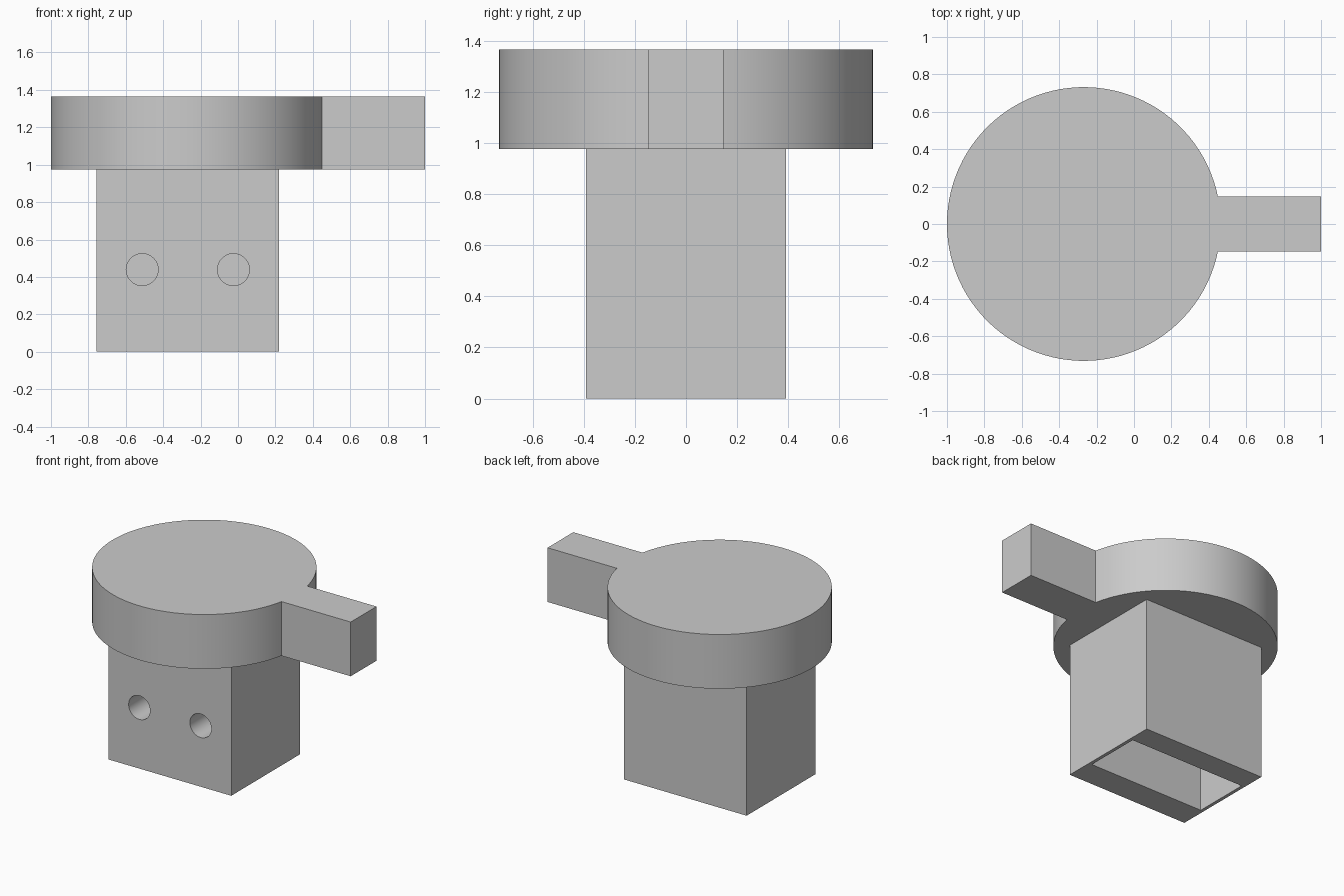
import bpy, bmesh
from math import asin, cos, sin, pi

if "Cube" in bpy.data.objects:
    bpy.data.objects.remove(bpy.data.objects["Cube"], do_unlink=True)

U = 2 / 41                # design unit: the whole part is 41 units long
CX = -5.5                 # shared axis of the disc and the stem
R, ARM, ARM_END = 15, 3, 20.5
STEM_TOP, HEAD_TOP = 20, 28

grey = bpy.data.materials.new("plain grey")
grey.use_nodes = True
grey.diffuse_color = (0.6, 0.6, 0.6, 1)
grey.node_tree.nodes["Principled BSDF"].inputs["Base Color"].default_value = (0.6, 0.6, 0.6, 1)


def prism(name, outline, z0, z1):
    """Extrude an outline, given in design units, from z0 up to z1."""
    bm = bmesh.new()
    base = bm.faces.new([bm.verts.new((x * U, y * U, z0 * U)) for x, y in outline])
    top = bmesh.ops.extrude_face_region(bm, geom=[base])["geom"]
    verts = [v for v in top if isinstance(v, bmesh.types.BMVert)]
    bmesh.ops.translate(bm, verts=verts, vec=(0, 0, (z1 - z0) * U))
    bmesh.ops.recalc_face_normals(bm, faces=bm.faces)
    mesh = bpy.data.meshes.new(name)
    bm.to_mesh(mesh)
    bm.free()
    mesh.materials.append(grey)
    obj = bpy.data.objects.new(name, mesh)
    bpy.context.collection.objects.link(obj)
    return obj


def rect(x0, x1, y0, y1):
    return [(x0, y0), (x1, y0), (x1, y1), (x0, y1)]


def cut(target, cutter):
    mod = target.modifiers.new("cut", "BOOLEAN")
    mod.operation, mod.solver, mod.object = "DIFFERENCE", "EXACT", cutter
    bpy.context.view_layer.objects.active = target
    bpy.ops.object.modifier_apply(modifier=mod.name)
    bpy.data.objects.remove(cutter, do_unlink=True)


def smooth(obj):
    bpy.ops.object.select_all(action="DESELECT")
    obj.select_set(True)
    bpy.context.view_layer.objects.active = obj
    bpy.ops.object.shade_smooth_by_angle(angle=pi / 6)


# Round head with its side arm, as one outline
start, steps = asin(ARM / R), 96
arc = [start + (2 * pi - 2 * start) * i / steps for i in range(steps + 1)]
outline = [(CX + R * cos(a), R * sin(a)) for a in arc]
outline += [(ARM_END, -ARM), (ARM_END, ARM)]
head = prism("head_with_arm", outline, STEM_TOP, HEAD_TOP)
smooth(head)

# Square stem with a slot open at the bottom
stem = prism("stem", rect(CX - 10, CX + 10, -8, 8), 0, STEM_TOP)
cut(stem, prism("slot_cutter", rect(CX - 9.5, CX + 9.5, -4, 4.5), -1, 18))

# Two bolt holes through the front wall into the slot
for side in (-1, 1):
    bpy.ops.mesh.primitive_cylinder_add(
        vertices=48, radius=1.75 * U, depth=8 * U,
        location=((CX + 5 * side) * U, -6 * U, 9 * U), rotation=(pi / 2, 0, 0))
    drill = bpy.context.object
    drill.data.materials.append(grey)
    cut(stem, drill)
smooth(stem)
